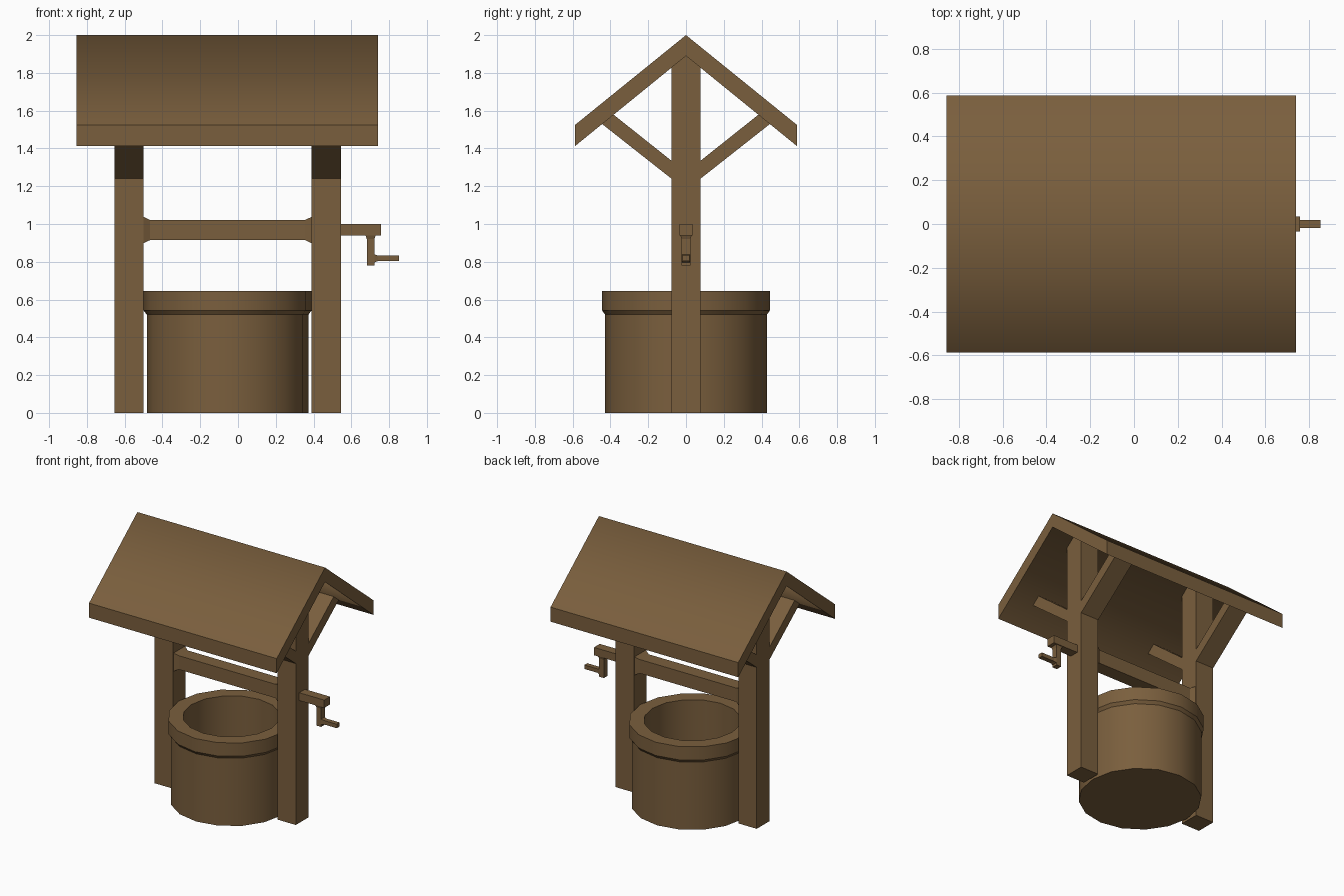
import bpy, bmesh, math

if "Cube" in bpy.data.objects:
    bpy.data.objects.remove(bpy.data.objects["Cube"])

wood = bpy.data.materials.new("brown wood")
wood.diffuse_color = (0.195, 0.114, 0.047, 1)
wood.use_nodes = True
wood.node_tree.nodes["Principled BSDF"].inputs["Base Color"].default_value = wood.diffuse_color


def finish(name, bm):
    bmesh.ops.recalc_face_normals(bm, faces=bm.faces)
    me = bpy.data.meshes.new(name)
    bm.to_mesh(me)
    bm.free()
    me.materials.append(wood)
    ob = bpy.data.objects.new(name, me)
    bpy.context.collection.objects.link(ob)
    return ob


def loft(bm, rings, closed=False):
    """Skin equal-length rings of points; cap the ends unless closed."""
    vs = [[bm.verts.new(p) for p in r] for r in rings]
    n = len(vs[0])
    for a, b in zip(vs, vs[1:]):
        for i in range(n):
            j = (i + 1) % n
            bm.faces.new((a[i], a[j], b[j], b[i]))
    bm.faces.new(vs[0])
    bm.faces.new(vs[-1])


def extrude_x(name, profile, x0, x1):
    """Extrude a (y, z) profile along x."""
    bm = bmesh.new()
    loft(bm, [[(x, y, z) for y, z in profile] for x in (x0, x1)])
    return finish(name, bm)


def beam_x(name, sections, zc):
    """Rectangular beam along x from (x, half_y, half_z) sections."""
    bm = bmesh.new()
    loft(bm, [[(x, sy * hy, zc + sz * hz) for sy, sz in
               ((-1, -1), (1, -1), (1, 1), (-1, 1))] for x, hy, hz in sections])
    return finish(name, bm)


# Gable roof: one chevron, shaded smooth across the ridge only
E = 0.587
roof = extrude_x("roof", [(-E, 1.413), (-E, 1.525), (0, 2.0), (E, 1.525),
                          (E, 1.413), (0, 1.89)], -0.855, 0.74)
for p in roof.data.polygons:
    p.use_smooth = True
for e in roof.data.edges:
    y0, y1 = (roof.data.vertices[v].co.y for v in e.vertices)
    e.use_edge_sharp = not (abs(y0) < 1e-4 and abs(y1) < 1e-4)

# Posts with pointed tops and two diagonal braces each
P = 0.077
for side, x0, x1 in (("left", -0.655, -0.5), ("right", 0.39, 0.545)):
    extrude_x(side + "_post", [(-P, 0), (P, 0), (P, 1.835), (0, 1.895), (-P, 1.835)], x0, x1)
    for end, s in (("front", -1), ("back", 1)):
        extrude_x(f"{side}_{end}_brace",
                  [(s * P, 1.24), (s * 0.445, 1.53), (s * 0.385, 1.58), (s * P, 1.335)], x0, x1)

# Axle beam with flared ends
beam_x("axle", [(-0.5, 0.07, 0.07), (-0.465, 0.053, 0.053),
                (0.355, 0.053, 0.053), (0.39, 0.07, 0.07)], 0.968)

# Crank: shaft, hanging arm, grip
beam_x("crank_shaft", [(0.54, 0.035, 0.03), (0.757, 0.035, 0.03)], 0.97)
bm = bmesh.new()
loft(bm, [[(0.702 + sx * h, sy * hy, z) for sx, sy in ((-1, -1), (1, -1), (1, 1), (-1, 1))]
          for z, h, hy in ((0.78, 0.02, 0.023), (0.92, 0.02, 0.023), (0.942, 0.028, 0.03))])
finish("crank_arm", bm)
beam_x("crank_grip", [(0.72, 0.023, 0.022), (0.74, 0.018, 0.015), (0.852, 0.018, 0.015)], 0.818)

# Round well wall: 16-sided turned profile with a lip and hollow inside
bm = bmesh.new()
loft(bm, [[(-0.055 + r * math.cos(2 * math.pi * i / 16), r * math.sin(2 * math.pi * i / 16), z)
           for i in range(16)]
          for r, z in ((0.428, 0), (0.428, 0.52), (0.445, 0.543), (0.445, 0.645),
                       (0.34, 0.645), (0.34, 0.05))])
well = finish("well_wall", bm)
bpy.context.view_layer.objects.active = well
well.select_set(True)
bpy.ops.object.shade_smooth_by_angle(angle=math.radians(30))
